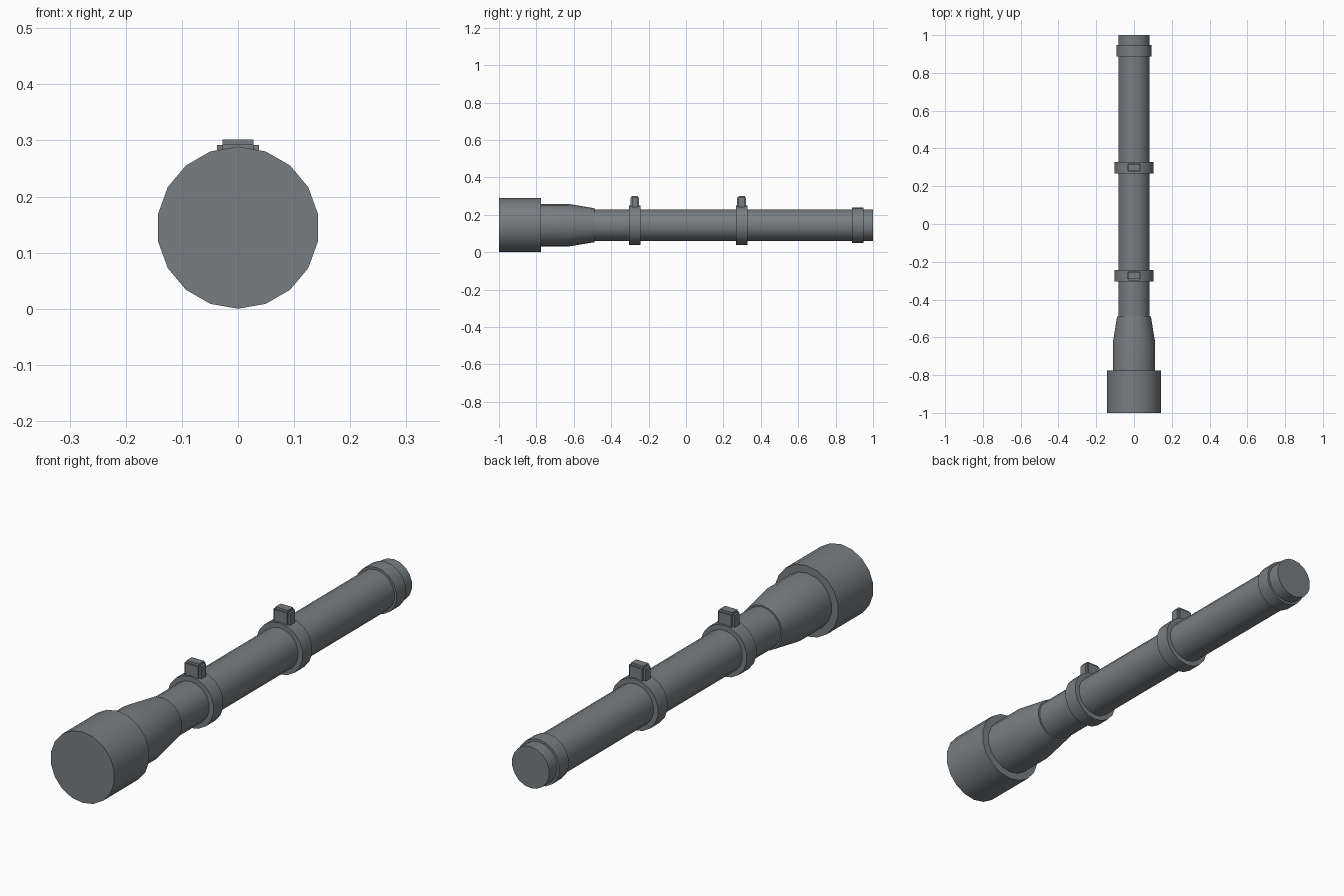
import bpy, bmesh, math

if "Cube" in bpy.data.objects:
    bpy.data.objects.remove(bpy.data.objects["Cube"])

SIDES = 18
AXIS_Z = 0.1445

dark = bpy.data.materials.new("dark_metal")
dark.diffuse_color = (0.19, 0.207, 0.22, 1)
dark.use_nodes = True
dark.node_tree.nodes["Principled BSDF"].inputs["Base Color"].default_value = dark.diffuse_color


def finish(name, bm):
    bmesh.ops.recalc_face_normals(bm, faces=bm.faces)
    mesh = bpy.data.meshes.new(name)
    bm.to_mesh(mesh)
    bm.free()
    mesh.materials.append(dark)
    ob = bpy.data.objects.new(name, mesh)
    bpy.context.collection.objects.link(ob)
    return ob


def turned(name, profile):
    """Capped solid turned around the sight axis from (y, radius) pairs."""
    bm = bmesh.new()
    loops = []
    for y, r in profile:
        angles = [2 * math.pi * i / SIDES for i in range(SIDES)]
        loops.append([bm.verts.new((r * math.sin(a), y, AXIS_Z + r * math.cos(a))) for a in angles])
    for a, b in zip(loops, loops[1:]):
        for i in range(SIDES):
            j = (i + 1) % SIDES
            bm.faces.new((a[i], a[j], b[j], b[i]))
    bm.faces.new(loops[0])
    bm.faces.new(loops[-1])
    ob = finish(name, bm)
    bpy.ops.object.select_all(action='DESELECT')
    bpy.context.view_layer.objects.active = ob
    ob.select_set(True)
    bpy.ops.object.shade_smooth_by_angle(angle=math.radians(30))
    return ob


def box(name, y, hx, hy, z0, z1):
    bm = bmesh.new()
    bmesh.ops.create_cube(bm, size=1)
    for v in bm.verts:
        v.co = (v.co.x * 2 * hx, y + v.co.y * 2 * hy, (z0 + z1) / 2 + v.co.z * (z1 - z0))
    return finish(name, bm)


# Optical tube and flared front
turned("main_tube", [(-0.52, 0.0845), (1.0, 0.0845)])
turned("objective_bell", [(-0.80, 0.114), (-0.63, 0.114), (-0.49, 0.091)])
turned("objective_housing", [(-1.0, 0.1445), (-0.775, 0.1445)])
turned("eyepiece_ring", [(0.887, 0.094), (0.948, 0.094)])

# Two mounting rings, each with a stepped clamp block on top
for label, y in (("front", -0.274), ("rear", 0.298)):
    turned(label + "_mount_ring", [(y - 0.031, 0.105), (y + 0.031, 0.105)])
    box(label + "_clamp_block", y, 0.028, 0.024, 0.235, 0.293)
    box(label + "_clamp_cap", y, 0.028, 0.017, 0.285, 0.302)
    box(label + "_clamp_side_plate", y, 0.037, 0.016, 0.235, 0.2915)
